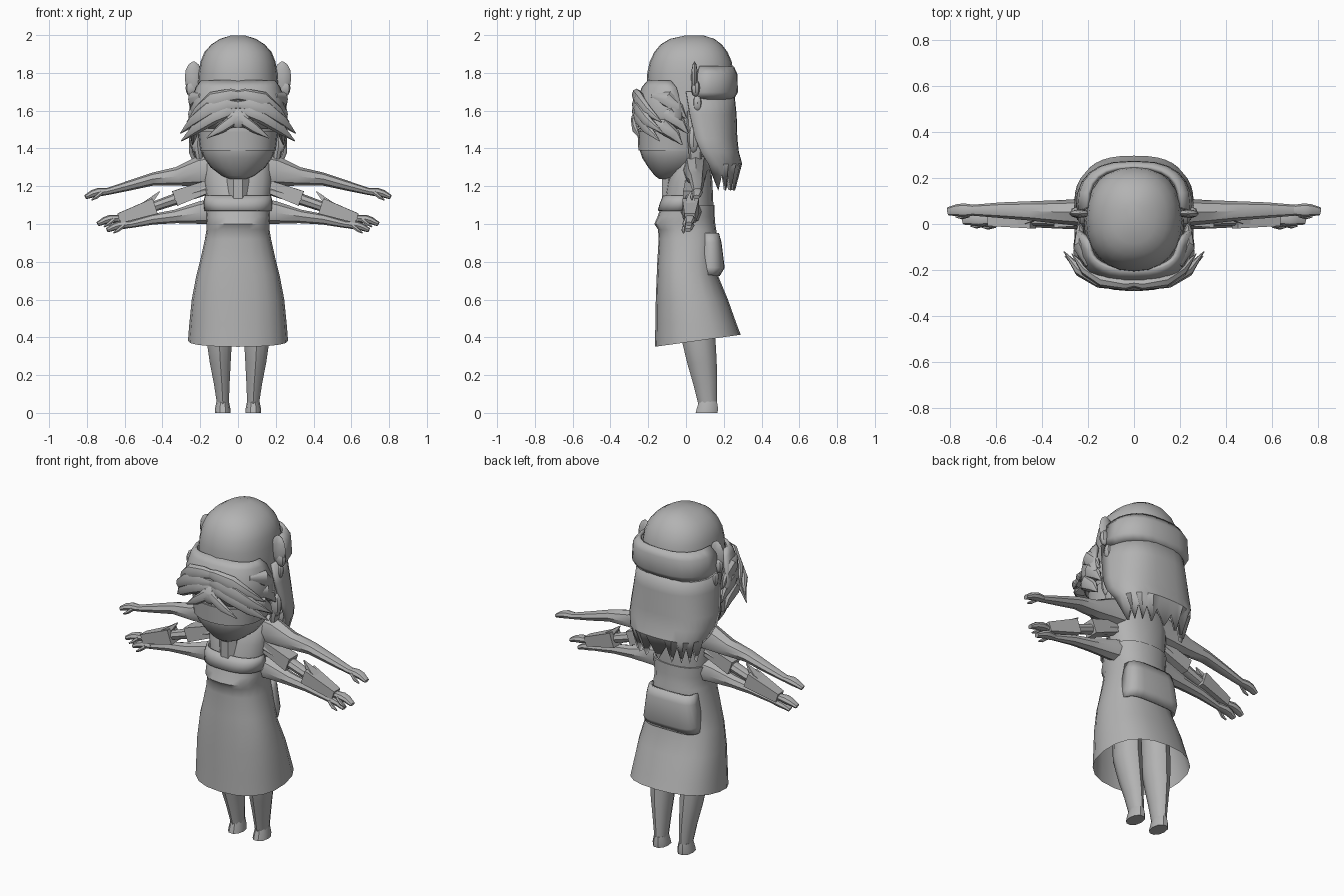
import bpy, bmesh, math
from mathutils import Vector

grey = bpy.data.materials.new("clay_grey")
grey.diffuse_color = (0.45, 0.45, 0.45, 1)


def finish(name, rings, closed=True, caps=(True, True), thick=0, angle=40):
    """Skin a list of point rings into one object."""
    bm = bmesh.new()
    vs = [[bm.verts.new(p) for p in r] for r in rings]
    n = len(vs[0])
    for a, b in zip(vs, vs[1:]):
        for i in range(n if closed else n - 1):
            j = (i + 1) % n
            bm.faces.new((a[i], a[j], b[j], b[i]))
    if closed and caps[0]:
        bm.faces.new(vs[0][::-1])
    if closed and caps[1]:
        bm.faces.new(vs[-1])
    bmesh.ops.recalc_face_normals(bm, faces=bm.faces)
    me = bpy.data.meshes.new(name)
    bm.to_mesh(me)
    bm.free()
    me.materials.append(grey)
    ob = bpy.data.objects.new(name, me)
    bpy.context.collection.objects.link(ob)
    if thick:
        m = ob.modifiers.new("thickness", 'SOLIDIFY')
        m.thickness = thick
        m.offset = 0
    bpy.ops.object.select_all(action='DESELECT')
    bpy.context.view_layer.objects.active = ob
    ob.select_set(True)
    bpy.ops.object.shade_smooth_by_angle(angle=math.radians(angle))
    return ob


def sgnpow(v, e):
    return math.copysign(abs(v) ** e, v)


def loft(name, rows, n=20, e=0.9, tilt=0, **kw):
    """Rows of (z, half width, front y, back y); tilt slopes the first row."""
    rings = []
    for k, (z, rx, yf, yb) in enumerate(rows):
        ring = []
        for i in range(n):
            t = 2 * math.pi * i / n
            y = (yf + yb) / 2 + (yb - yf) / 2 * sgnpow(math.sin(t), e)
            ring.append((rx * sgnpow(math.cos(t), e), y, z + (tilt * (y - yf) if k == 0 else 0)))
        rings.append(ring)
    return finish(name, rings, **kw)


def shell(name, rows, n=16, e=0.75, zig=0, thick=0.02):
    """Half-round hair panel, rows of (z, half width, side y, middle y)."""
    rings = []
    for k, (z, rx, y0, ym) in enumerate(rows):
        ring = []
        for i in range(n + 1):
            t = math.pi * i / n
            drop = zig * (i % 2) if k == len(rows) - 1 else 0
            ring.append((rx * sgnpow(math.cos(t), e), y0 + (ym - y0) * math.sin(t) ** e, z - drop))
        rings.append(ring)
    return finish(name, rings, closed=False, thick=thick)


def tube(name, path, n=8, s=1, turn=0, **kw):
    """Limb or lock along (x, y, z, depth radius, height radius) points."""
    pts = [Vector((s * p[0], p[1], p[2])) for p in path]
    rings = []
    for k, p in enumerate(path):
        d = (pts[min(k + 1, len(pts) - 1)] - pts[max(k - 1, 0)]).normalized()
        u = d.cross(Vector((0, 0, 1)))
        if u.length < 0.2:
            u = Vector((0, 1, 0)) - d * d.y
        u.normalize()
        v = u.cross(d)
        rings.append([pts[k] + u * p[3] * math.cos(a) + v * p[4] * math.sin(a)
                      for a in (turn + 2 * math.pi * i / n for i in range(n))])
    return finish(name, rings, **kw)


def bead(name, c, r):
    rows = []
    for i in range(7):
        a = math.pi * (0.04 + 0.92 * i / 6)
        w = math.sin(a)
        rows.append((c[2] - r[2] * math.cos(a), r[0] * w, c[1] - r[1] * w, c[1] + r[1] * w))
    ob = loft(name, rows, n=8)
    ob.location.x = c[0]


# head and hair cap
loft("head", [(1.237, .04, -.14, -.06), (1.255, .085, -.165, 0), (1.3, .145, -.2, .08),
              (1.35, .18, -.232, .12), (1.39, .195, -.245, .15), (1.49, .205, -.25, .18),
              (1.6, .215, -.235, .2), (1.72, .21, -.2, .22)], n=24)
loft("face_band", [(1.39, .2, -.252, .12), (1.49, .212, -.257, .15)], n=24)
loft("hair_cap", [(1.62, .218, -.2, .24), (1.72, .213, -.207, .25), (1.8, .208, -.205, .252),
                  (1.86, .198, -.192, .242), (1.91, .178, -.168, .22), (1.95, .142, -.135, .19),
                  (1.98, .095, -.085, .15), (1.999, .035, 0, .09)], n=24)

# back hair: upper band and long panel with jagged ends
shell("back_hair_band", [(1.83, .2, .07, .245), (1.79, .235, .06, .263),
                         (1.7, .245, .05, .265), (1.665, .225, .05, .245)], n=12)
shell("back_hair", [(1.7, .225, 0, .245), (1.58, .235, .02, .258), (1.45, .25, .05, .262),
                    (1.38, .25, .08, .27), (1.32, .225, .12, .287), (1.27, .185, .14, .25)],
      n=18, zig=.09)

# fringe: base plus sweeping locks
shell("fringe_base", [(1.755, .19, -.08, -.195), (1.72, .215, -.05, -.225), (1.65, .24, -.03, -.252),
                      (1.57, .25, -.02, -.258), (1.51, .225, -.03, -.235)])
for s, side in ((1, "left"), (-1, "right")):
    for k, (x0, z0, xm, zm, xt, yt, zt) in enumerate([
            (-.06, 1.68, .13, 1.66, .27, -.13, 1.54),
            (-.04, 1.63, .15, 1.61, .305, -.12, 1.48),
            (-.02, 1.6, .13, 1.57, .3, -.14, 1.44)]):
        tube(f"fringe_lock_{k}_{side}",
             [(x0, -.25, z0, .008, .012), ((x0 + xm) / 2, -.262, (z0 + zm) / 2 + .012, .025, .035),
              (xm, -.248, zm, .03, .042), (xm * .45 + xt * .55, -.205, zm * .5 + zt * .5, .024, .03),
              (xt, yt, zt, .002, .003)], s=s)
    tube(f"centre_lock_{side}", [(-.05, -.265, 1.59, .01, .015), (.02, -.272, 1.555, .02, .03),
                                 (.09, -.268, 1.505, .018, .025), (.165, -.245, 1.455, .002, .003)], s=s)
    # bunched hair at the temple
    for k, (y, z) in enumerate([(-.1, 1.64), (-.09, 1.56), (-.12, 1.5)]):
        tube(f"temple_lock_{k}_{side}",
             [(.2, y - .08, z + .04, .01, .012), (.235, y, z + .02, .03, .045),
              (.235, y + .06, z - .03, .02, .03), (.24, y + .1, z - .08, .003, .004)], s=s)
    # side ornaments and ears
    bead(f"upper_ornament_{side}", (s * .235, .045, 1.775), (.047, .018, .085))
    bead(f"ornament_loop_{side}", (s * .25, .05, 1.72), (.028, .024, .045))
    bead(f"lower_ornament_{side}", (s * .228, .06, 1.64), (.026, .025, .045))
    bead(f"ear_{side}", (s * .222, .04, 1.45), (.034, .03, .075))
    tube(f"side_lock_{side}", [(.2, .03, 1.6, .03, .03), (.215, .05, 1.42, .04, .025),
                               (.2, .05, 1.32, .03, .02), (.19, .05, 1.25, .003, .003)], s=s)
loft("centre_tuft", [(1.51, .02, -.275, -.25), (1.54, .06, -.292, -.24), (1.58, .075, -.285, -.23),
                     (1.61, .03, -.265, -.23)], n=10)

# neck, torso and dress
tube("neck", [(0, -.07, 1.1, .062, .062), (0, -.07, 1.3, .062, .062)], n=8, turn=math.pi / 8)
loft("torso", [(1.0, .16, -.13, .14), (1.1, .165, -.118, .145), (1.22, .18, -.1, .14),
               (1.32, .175, -.06, .13), (1.38, .11, -.03, .1)], n=16)
loft("dress", [(.35, .265, -.165, .29), (.47, .258, -.162, .268), (.6, .245, -.16, .222),
               (.73, .22, -.155, .168), (.8, .202, -.152, .165), (.92, .175, -.145, .165),
               (.97, .167, -.148, .16), (1.0, .166, -.168, .155), (1.04, .17, -.15, .152),
               (1.1, .174, -.13, .15)], e=.85, tilt=.14, caps=(False, True))
shell("neckline_trim", [(1.15, .17, 0, -.115), (1.115, .178, 0, -.132), (1.07, .174, 0, -.145)], thick=.01)
shell("back_sash", [(.95, .14, .1, .165), (.9, .15, .1, .178), (.77, .165, .09, .195),
                    (.73, .165, .09, .17)], n=10, e=.5)

for s, side in ((1, "left"), (-1, "right")):
    # legs and feet
    tube(f"leg_{side}", [(.1, .05, .75, .085, .075), (.1, .065, .4, .09, .072), (.094, .085, .27, .078, .058),
                         (.086, .102, .16, .064, .044), (.08, .115, .05, .05, .033)], n=10, s=s)
    loft(f"foot_{side}", [(0, .042, .048, .17), (.025, .04, .055, .172), (.06, .033, .066, .166)],
         n=10).location.x = s * .081

    # upper bare arm and lower bare arm
    tube(f"upper_arm_{side}", [(.1, .05, 1.29, .07, .09), (.2, .05, 1.28, .062, .08), (.32, .052, 1.252, .052, .05),
                               (.45, .057, 1.238, .042, .034), (.58, .06, 1.202, .034, .026),
                               (.7, .06, 1.17, .024, .018)], s=s)
    tube(f"lower_arm_{side}", [(.1, .03, 1.07, .06, .07), (.2, .025, 1.06, .05, .06), (.33, .02, 1.04, .04, .036),
                               (.45, .018, 1.025, .032, .028), (.58, .015, .995, .02, .018)], s=s)
    # middle arm with two square sleeves and a pointed cuff
    tube(f"middle_arm_{side}", [(.12, .03, 1.205, .04, .035), (.35, .025, 1.125, .034, .03),
                                (.64, .02, 1.025, .022, .02)], s=s)
    q = math.pi / 4
    tube(f"upper_sleeve_{side}", [(.13, .03, 1.21, .045, .045), (.335, .026, 1.135, .058, .058)],
         n=4, s=s, turn=q)
    tube(f"forearm_sleeve_{side}", [(.44, .025, 1.095, .062, .06), (.63, .02, 1.03, .04, .038)],
         n=4, s=s, turn=q)
    tube(f"cuff_point_{side}", [(.56, .022, 1.065, .03, .015), (.47, .024, 1.115, .035, .025),
                                (.415, .025, 1.172, .003, .003)], n=4, s=s, turn=q)
    # hands: palm, fingers and thumb at each wrist
    for tag, x, y, z in (("upper", .69, .06, 1.172), ("middle", .625, .02, 1.03), ("lower", .575, .015, .997)):
        tube(f"{tag}_hand_{side}", [(x, y, z, .022, .018), (x + .05, y, z - .004, .03, .023),
                                    (x + .08, y, z - .012, .026, .02), (x + .118, y - .005, z - .03, .018, .012)],
             s=s)
        tube(f"{tag}_thumb_{side}", [(x + .03, y - .02, z - .005, .012, .012),
                                     (x + .06, y - .03, z - .03, .01, .01),
                                     (x + .085, y - .028, z - .045, .004, .004)], n=6, s=s)
